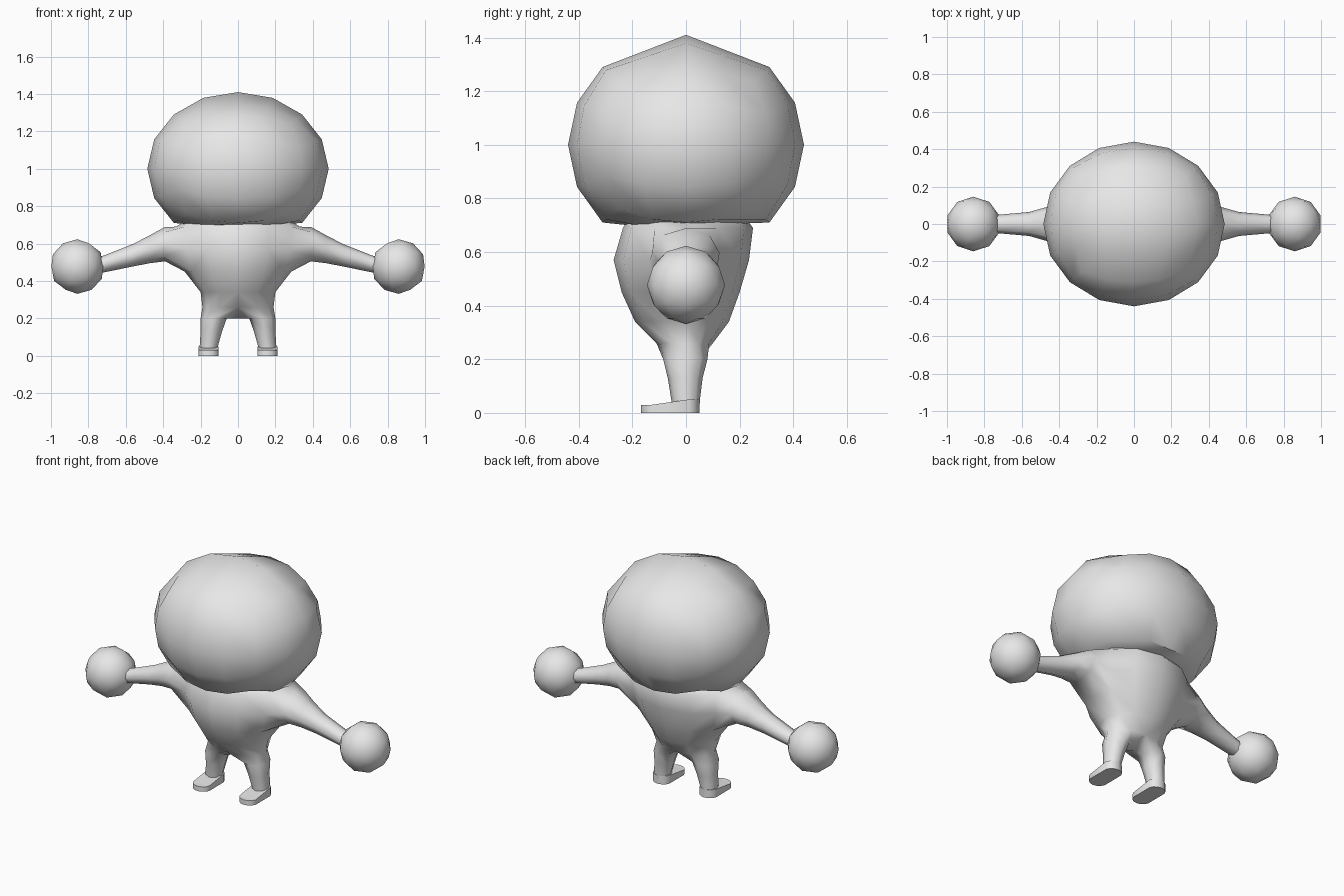
import bpy, bmesh, math
from mathutils import Vector

if "Cube" in bpy.data.objects:
    bpy.data.objects.remove(bpy.data.objects["Cube"])

grey = bpy.data.materials.new("plain grey")
grey.diffuse_color = (0.8, 0.8, 0.8, 1)
grey.use_nodes = True
grey.node_tree.nodes["Principled BSDF"].inputs["Base Color"].default_value = grey.diffuse_color


def finish(bm, name, mirror=False, angle=60):
    bmesh.ops.recalc_face_normals(bm, faces=bm.faces[:])
    mesh = bpy.data.meshes.new(name)
    bm.to_mesh(mesh)
    bm.free()
    mesh.materials.append(grey)
    ob = bpy.data.objects.new(name, mesh)
    bpy.context.collection.objects.link(ob)
    bpy.ops.object.select_all(action='DESELECT')
    ob.select_set(True)
    bpy.context.view_layer.objects.active = ob
    bpy.ops.object.shade_smooth_by_angle(angle=math.radians(angle))
    if mirror:
        mod = ob.modifiers.new("mirror", 'MIRROR')
        mod.use_clip = True
        mod.merge_threshold = 0.001
    return ob


def bridge(bm, a, b, closed=True, skip=()):
    n = len(a)
    for i in range(n if closed else n - 1):
        if i not in skip:
            j = (i + 1) % n
            bm.faces.new((a[i], a[j], b[j], b[i]))


# Head: rounded cube, flattened underneath
def ellipsoid(p):
    d = Vector([math.tan(c * math.pi / 4) for c in p]).normalized()
    return Vector((0.485 * d.x, 0.44 * d.y, 1.0 + 0.41 * d.z))


bm = bmesh.new()
bmesh.ops.create_cube(bm, size=2)
bmesh.ops.subdivide_edges(bm, edges=bm.edges[:], cuts=3, use_grid_fill=True)
for v in bm.verts:
    p = v.co.copy()
    q = ellipsoid(p)
    if p.z > 0.99 and abs(abs(p.y) - 0.5) < 0.01:
        # straight slope from the crown ridge to the front and back edges
        q = (ellipsoid((p.x, 0, 1)) + ellipsoid((p.x, math.copysign(1, p.y), 1))) / 2
    q.z = max(q.z, 0.70 + 0.03 * q.y)
    v.co = q
finish(bm, "head", angle=50)

# Body: right half, with arm and leg grown out of the torso, then mirrored
bm = bmesh.new()
torso = [  # z, half width, front y, back y
    (0.73, 0.27, -0.21, 0.22),
    (0.69, 0.33, -0.235, 0.25),
    (0.57, 0.32, -0.27, 0.235),
    (0.45, 0.285, -0.24, 0.20),
    (0.34, 0.20, -0.19, 0.16),
    (0.26, 0.19, -0.11, 0.10),
]
rings = []
for z, rx, yf, yb in torso:
    ring = []
    for k in range(7):
        a = math.radians(30 * k - 90)
        s = math.sin(a)
        x = 0 if k in (0, 6) else rx * math.cos(a)
        ring.append(bm.verts.new((x, (yb if s > 0 else -yf) * s, z)))
    rings.append(ring)
for r in range(5):
    bridge(bm, rings[r], rings[r + 1], False, skip=(2, 3) if r in (1, 2) else ())
bm.faces.new(rings[0])

# Arm
hi, mid, lo = rings[1:4]
loop = [lo[2], lo[3], lo[4], mid[4], hi[4], hi[3], hi[2], mid[2]]
for x, z, ry, rz in [(0.39, 0.597, 0.125, 0.092), (0.47, 0.57, 0.09, 0.075),
                     (0.56, 0.538, 0.064, 0.06), (0.72, 0.49, 0.05, 0.045),
                     (0.77, 0.48, 0.045, 0.04)]:
    new = []
    for k in range(8):
        a = math.radians(225 + 45 * k)
        new.append(bm.verts.new((x, ry * math.cos(a), z + rz * math.sin(a))))
    bridge(bm, loop, new)
    loop = new
bm.faces.new(loop)

# Leg
loop = rings[-1] + [bm.verts.new((0, 0, 0.20))]
for z, x0, x1, y0, y1 in [(0.20, 0.06, 0.20, -0.085, 0.08),
                          (0.13, 0.085, 0.20, -0.068, 0.062),
                          (0.05, 0.108, 0.205, -0.055, 0.052),
                          (0.01, 0.108, 0.205, -0.05, 0.05)]:
    new = []
    for k in range(8):
        a = math.radians(45 * (k - 3))
        new.append(bm.verts.new(((x0 + x1) / 2 + (x1 - x0) / 2 * math.cos(a),
                                 (y0 + y1) / 2 + (y1 - y0) / 2 * math.sin(a), z)))
    bridge(bm, loop, new)
    loop = new
bm.faces.new(loop)
finish(bm, "body", mirror=True, angle=75)

# Feet: rounded soles with a sloping top
bm = bmesh.new()
low, high = [], []
for k in range(14):
    a = math.radians(360 * (k + 0.5) / 14)
    x = 0.157 + 0.055 * math.cos(a)
    y = 0.05 * math.sin(a) + (0 if math.sin(a) > 0 else -0.118)
    low.append(bm.verts.new((x, y, 0)))
    high.append(bm.verts.new((x, y, 0.05 if y > 0 else 0.03)))
bridge(bm, low, high)
bm.faces.new(low)
bm.faces.new(high[:7])
bm.faces.new([high[6], high[7], high[13], high[0]])
bm.faces.new(high[7:])
finish(bm, "feet", mirror=True, angle=40)

# Hands: faceted balls
bm = bmesh.new()
bmesh.ops.create_icosphere(bm, subdivisions=2, radius=0.146)
for v in bm.verts:
    v.co += Vector((0.859, 0, 0.477))
finish(bm, "hands", mirror=True, angle=60)
